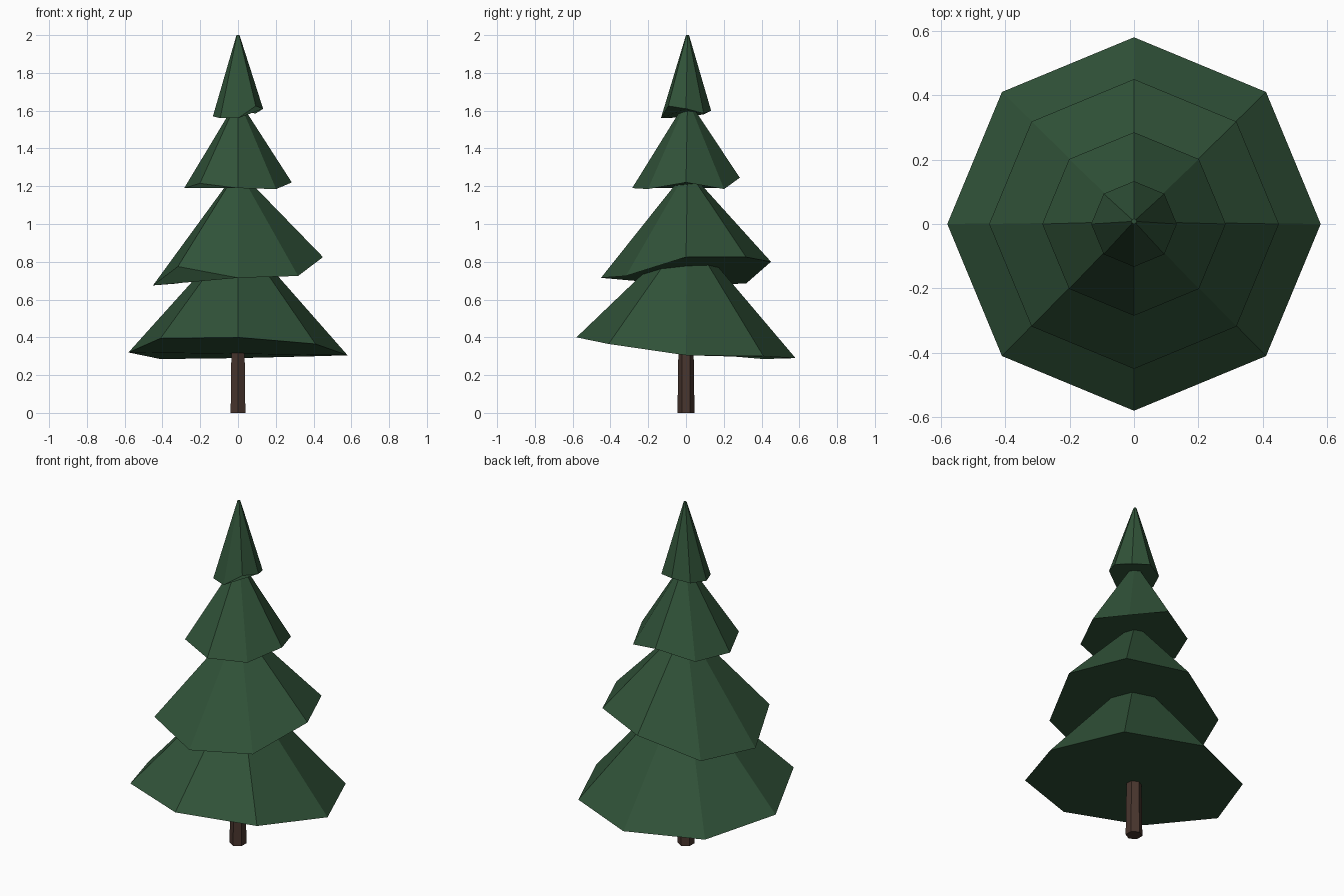
import bpy
import bmesh
from math import cos, sin, pi

cube = bpy.data.objects.get("Cube")
if cube:
    bpy.data.objects.remove(cube, do_unlink=True)


def make_material(name, rgb):
    mat = bpy.data.materials.new(name)
    mat.use_nodes = True
    colour = (*rgb, 1)
    mat.diffuse_color = colour
    bsdf = mat.node_tree.nodes["Principled BSDF"]
    bsdf.inputs["Base Color"].default_value = colour
    bsdf.inputs["Roughness"].default_value = 0.9
    return mat


def ring(bm, radius, heights, turn=0.0, centre_y=0.0):
    """Regular ring of vertices, one per height, counter-clockwise from +x."""
    n = len(heights)
    return [bm.verts.new((radius * cos(2 * pi * i / n + turn),
                          radius * sin(2 * pi * i / n + turn) + centre_y, z))
            for i, z in enumerate(heights)]


def make_frustum(name, lower, upper, mat):
    """Flat-sided closed shape between two rings given as ring() arguments."""
    bm = bmesh.new()
    low, top = ring(bm, *lower), ring(bm, *upper)
    n = len(low)
    for i in range(n):
        j = (i + 1) % n
        bm.faces.new((low[i], low[j], top[j], top[i]))
    bm.faces.new(low[::-1])
    bm.faces.new(top)
    mesh = bpy.data.meshes.new(name)
    bm.to_mesh(mesh)
    bm.free()
    mesh.materials.append(mat)
    obj = bpy.data.objects.new(name, mesh)
    bpy.context.collection.objects.link(obj)
    return obj


needle_green = make_material("needle_green", (0.03, 0.085, 0.04))
bark_brown = make_material("bark_brown", (0.065, 0.036, 0.027))

# Hexagonal trunk, slightly tapered, running up into the lowest tier
make_frustum("trunk", (0.045, [0.0] * 6, pi / 6), (0.038, [0.5] * 6, pi / 6), bark_brown)

# Branch tiers: name, radius, tip height, uneven hem heights
tiers = [
    ("bottom_branches", 0.58, 0.955, [0.305, 0.30, 0.29, 0.285, 0.32, 0.395, 0.40, 0.365]),
    ("lower_branches", 0.45, 1.28, [0.825, 0.825, 0.80, 0.685, 0.675, 0.775, 0.715, 0.725]),
    ("upper_branches", 0.285, 1.65, [1.22, 1.185, 1.245, 1.19, 1.19, 1.215, 1.19, 1.185]),
    ("top_branches", 0.133, 2.0, [1.61, 1.585, 1.60, 1.58, 1.57, 1.56, 1.56, 1.625]),
]
for name, radius, tip, hem in tiers:
    make_frustum(name, (radius, hem), (0.008, [tip] * 8, 0.0, 0.008), needle_green)
